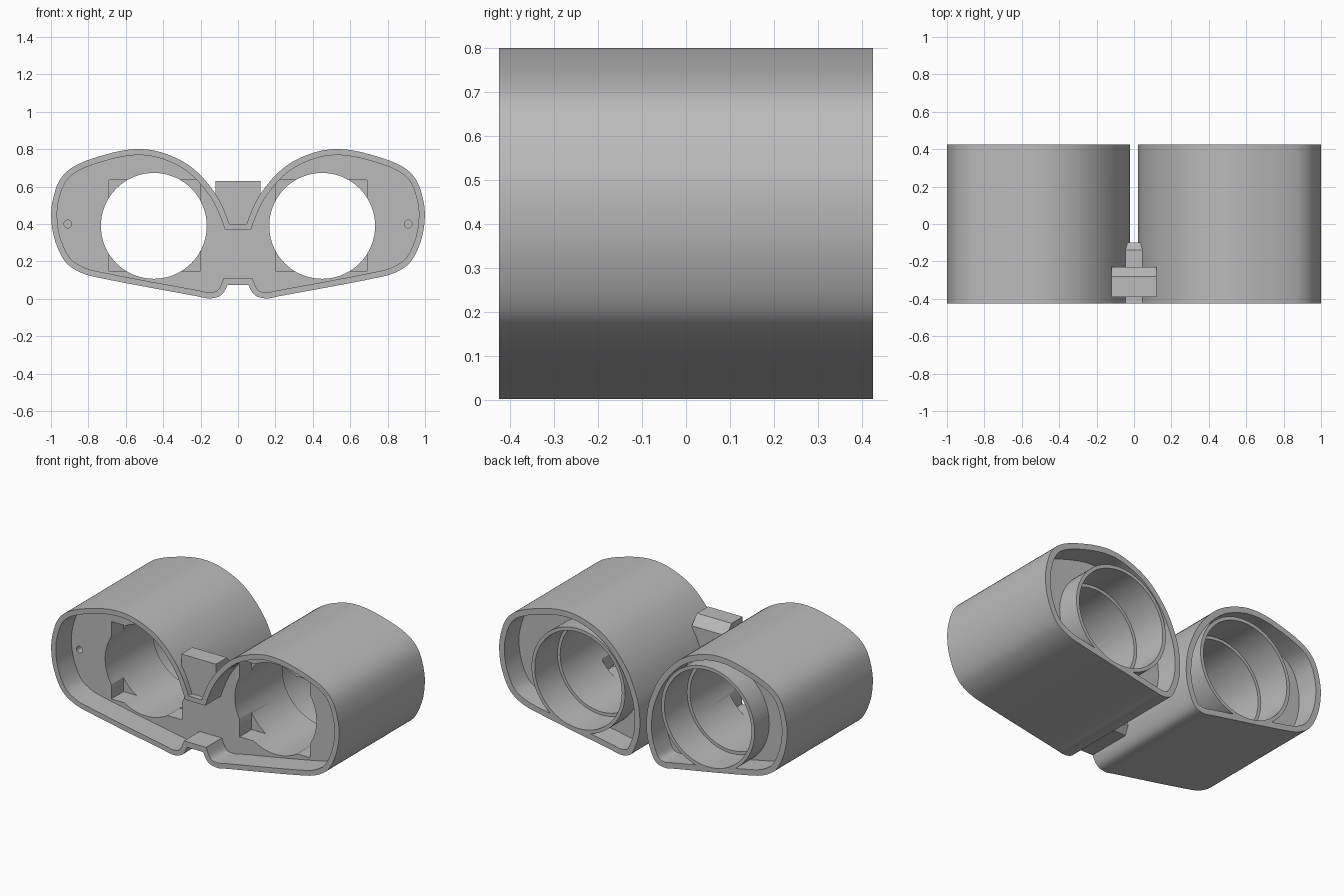
import bpy, bmesh, math
from mathutils import Vector
from mathutils.geometry import interpolate_bezier

cube = bpy.data.objects.get("Cube")
if cube:
    bpy.data.objects.remove(cube, do_unlink=True)

grey = bpy.data.materials.new("plain grey")
grey.use_nodes = True
COLOR = (0.5, 0.5, 0.5, 1)
grey.diffuse_color = COLOR
grey.node_tree.nodes["Principled BSDF"].inputs["Base Color"].default_value = COLOR

FRONT, BACK = -0.425, 0.425
FLOOR_FRONT, FLOOR_BACK = -0.27, 0.28
EYE_X, EYE_Z = 0.45, 0.39


def smooth_loop(points, steps=7):
    """Closed smooth curve through the points."""
    pts = [Vector(p) for p in points]
    n = len(pts)
    tangents = [(pts[(i + 1) % n] - pts[i - 1]).normalized() for i in range(n)]
    loop = []
    for i in range(n):
        a, b = pts[i], pts[(i + 1) % n]
        h = (b - a).length / 3
        loop += interpolate_bezier(a, a + tangents[i] * h, b - tangents[(i + 1) % n] * h, b, steps)[:-1]
    return [Vector((p[0], p[1])) for p in loop]


def inset(loop, d):
    """Shrink a counter-clockwise loop by d."""
    out = []
    for i, p in enumerate(loop):
        t = (loop[(i + 1) % len(loop)] - loop[i - 1]).normalized()
        out.append(p + Vector((-t.y, t.x)) * d)
    return out


def prism(name, loop, start, end, axis="y", side=1):
    """Extrude a 2D loop along y (loop in x,z) or along x (loop in y,z)."""
    bm = bmesh.new()
    place = (lambda u, v, w: (u * side, w, v)) if axis == "y" else (lambda u, v, w: (w, u, v))
    face = bm.faces.new([bm.verts.new(place(p[0], p[1], start)) for p in loop])
    ext = bmesh.ops.extrude_face_region(bm, geom=[face])["geom"]
    shift = Vector((0, end - start, 0)) if axis == "y" else Vector((end - start, 0, 0))
    bmesh.ops.translate(bm, vec=shift, verts=[g for g in ext if isinstance(g, bmesh.types.BMVert)])
    bmesh.ops.recalc_face_normals(bm, faces=bm.faces)
    mesh = bpy.data.meshes.new(name)
    bm.to_mesh(mesh)
    bm.free()
    mesh.materials.append(grey)
    obj = bpy.data.objects.new(name, mesh)
    bpy.context.collection.objects.link(obj)
    return obj


def circle(x, z, r, n=72):
    return [(x + r * math.cos(math.tau * i / n), z + r * math.sin(math.tau * i / n)) for i in range(n)]


def rect(x0, x1, z0, z1):
    return [(x0, z0), (x1, z0), (x1, z1), (x0, z1)]


def combine(target, other, operation):
    """Apply a boolean and drop the second object."""
    mod = target.modifiers.new("cut", "BOOLEAN")
    mod.operation, mod.object, mod.solver = operation, other, "EXACT"
    bpy.context.view_layer.update()
    graph = bpy.context.evaluated_depsgraph_get()
    mesh = bpy.data.meshes.new_from_object(target.evaluated_get(graph))
    target.modifiers.clear()
    target.data = mesh
    bpy.data.objects.remove(other, do_unlink=True)


# Outline of one pod, counter-clockwise in x,z
outline = smooth_loop([
    (0.15, 0.002), (0.21, 0.012), (0.765, 0.117), (0.855, 0.147), (0.925, 0.2), (0.978, 0.31),
    (0.998, 0.42), (0.992, 0.52), (0.95, 0.64), (0.87, 0.712), (0.695, 0.775), (0.55, 0.8),
    (0.417, 0.785), (0.257, 0.71), (0.123, 0.565), (0.046, 0.4), (0.024, 0.28), (0.026, 0.18),
    (0.052, 0.085), (0.09, 0.02)])
front_opening = inset(outline, 0.032)
back_opening = inset(outline, 0.036)

# Two pods, the bridge between them and the mounting block
body = prism("goggle_housing", outline, FRONT, BACK)
combine(body, prism("second_pod", outline, FRONT, BACK, side=-1), "UNION")
bridge_side = [(FRONT, 0.075), (-0.14, 0.075), (-0.1, 0.115), (-0.1, 0.36), (-0.14, 0.4), (FRONT, 0.4)]
combine(body, prism("bridge", bridge_side, -0.062, 0.062, "x"), "UNION")
block_side = [(-0.39, 0.38), (-0.23, 0.38), (-0.23, 0.57), (-0.28, 0.63), (-0.39, 0.63)]
combine(body, prism("mount_block", block_side, -0.12, 0.12, "x"), "UNION")

# Shared front recess across the bridge
combine(body, prism("bridge_recess", rect(-0.1, 0.1, 0.11, 0.37), FRONT - 0.1, FLOOR_FRONT), "DIFFERENCE")

for side in (1, -1):
    # Front recess
    combine(body, prism("front_recess", front_opening, FRONT - 0.1, FLOOR_FRONT, side=side), "DIFFERENCE")
    # Back recess that leaves a lens tube standing
    recess = prism("back_recess", back_opening, FLOOR_BACK, BACK + 0.1, side=side)
    tube = prism("tube", circle(EYE_X, EYE_Z, 0.324), FLOOR_BACK - 0.1, BACK + 0.2, side=side)
    combine(recess, tube, "DIFFERENCE")
    combine(body, recess, "DIFFERENCE")
    # Bore, wider rear bore, square pocket and pin hole
    cuts = [(circle(EYE_X, EYE_Z, 0.283), -0.5, 0.5),
            (circle(EYE_X, EYE_Z, 0.302), 0.2, 0.5),
            (rect(0.2, 0.69, 0.15, 0.635), -0.35, -0.15),
            (circle(0.91, 0.4, 0.021, 20), -0.35, -0.17)]
    for loop, start, end in cuts:
        combine(body, prism("cutter", loop, start, end, side=side), "DIFFERENCE")

# Screw hole in the top of the mounting block
hole = prism("screw_hole", circle(0, 0, 0.021, 20), 0, 0.12)
hole.rotation_euler.x = math.pi / 2
hole.location = (0, -0.35, 0.52)
hole.scale.y = -2
combine(body, hole, "DIFFERENCE")

bpy.ops.object.select_all(action="DESELECT")
body.select_set(True)
bpy.context.view_layer.objects.active = body
bpy.ops.object.shade_smooth_by_angle(angle=math.radians(30))
